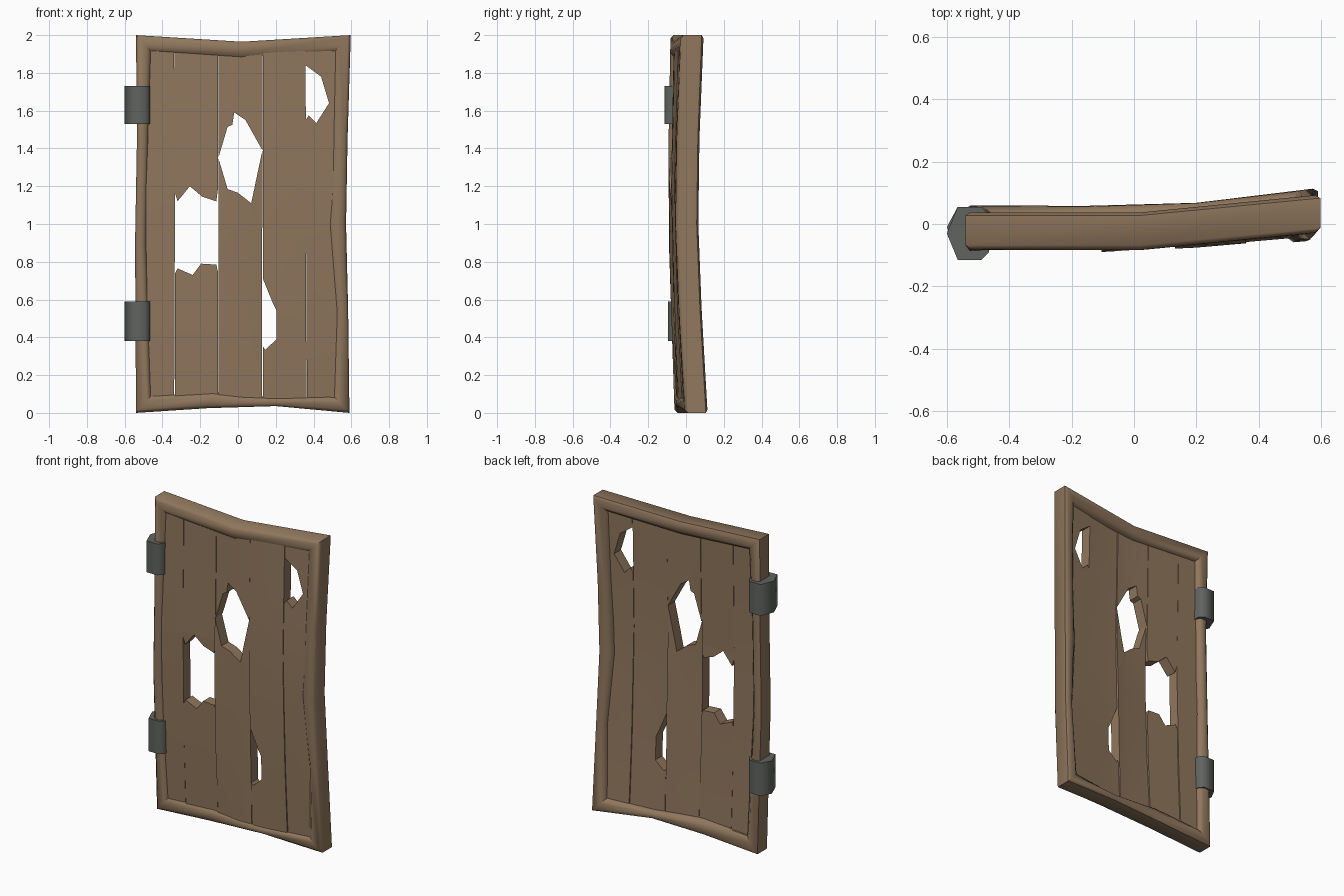
import bpy, bmesh, math
from mathutils import Vector

if "Cube" in bpy.data.objects:
    bpy.data.objects.remove(bpy.data.objects["Cube"])


def material(name, rgb):
    m = bpy.data.materials.new(name)
    m.diffuse_color = (*rgb, 1)
    m.use_nodes = True
    m.node_tree.nodes["Principled BSDF"].inputs["Base Color"].default_value = m.diffuse_color
    return m


WOOD = material("weathered wood", (0.28, 0.185, 0.11))
IRON = material("dark iron", (0.115, 0.125, 0.115))


def interp(v, pts):
    if v <= pts[0][0]:
        return pts[0][1]
    for (a, fa), (b, fb) in zip(pts, pts[1:]):
        if v <= b:
            return fa + (fb - fa) * (v - a) / (b - a)
    return pts[-1][1]


def warp(x, z):
    """Depth of the door's middle plane: the free side bends backwards."""
    base = interp(z, [(0, 0.0), (0.5, -0.022), (1.2, -0.037), (2, -0.022)])
    lift = interp(x, [(0.05, 0), (0.2, 0.01), (0.58, 1.0 * 0.055)])
    return base + lift * interp(z, [(0, 1), (1.1, 0.7), (2, 1)])


def finish(name, bm, mat, angle):
    bmesh.ops.recalc_face_normals(bm, faces=bm.faces)
    me = bpy.data.meshes.new(name)
    bm.to_mesh(me)
    bm.free()
    me.materials.append(mat)
    ob = bpy.data.objects.new(name, me)
    bpy.context.collection.objects.link(ob)
    bpy.context.view_layer.objects.active = ob
    ob.select_set(True)
    bpy.ops.object.shade_smooth_by_angle(angle=math.radians(angle))
    ob.select_set(False)
    return ob


def prism(bm, outline, axis):
    """Extrude a closed outline of 3D points along a vector."""
    f = bm.faces.new([bm.verts.new(p) for p in outline])
    new = bmesh.ops.extrude_face_region(bm, geom=[f])["geom"]
    bmesh.ops.translate(bm, vec=axis,
                        verts=[g for g in new if isinstance(g, bmesh.types.BMVert)])


# Frame: chamfered section swept round the crooked rectangle (outer, inner)
STATIONS = [
    ((-0.54, 0.0), (-0.46, 0.09)), ((-0.16, 0.025), (-0.13, 0.11)),
    ((0.2, 0.036), (0.2, 0.08)), ((0.59, 0.0), (0.508, 0.085)),
    ((0.583, 0.55), (0.522, 0.55)), ((0.572, 1.0), (0.486, 1.0)),
    ((0.58, 1.45), (0.505, 1.45)), ((0.597, 2.0), (0.515, 1.915)),
    ((0.02, 1.965), (0.02, 1.882)), ((-0.54, 2.0), (-0.46, 1.915)),
    ((-0.535, 1.45), (-0.475, 1.45)), ((-0.545, 0.9), (-0.485, 0.9)),
]
SECTION = [(0, -0.045), (0.2, -0.06), (0.7, -0.06), (1, -0.04),
           (1, 0.04), (0.7, 0.06), (0.2, 0.06), (0, 0.05)]
bm = bmesh.new()
rings = []
for o, i in STATIONS:
    ring = []
    for t, y in SECTION:
        x, z = o[0] + (i[0] - o[0]) * t, o[1] + (i[1] - o[1]) * t
        ring.append(bm.verts.new((x, y + warp(x, z), z)))
    rings.append(ring)
n = len(SECTION)
for a, b in zip(rings, rings[1:] + rings[:1]):
    for k in range(n):
        bm.faces.new((a[k], a[(k + 1) % n], b[(k + 1) % n], b[k]))
finish("door_frame", bm, WOOD, 50)

# Planks: broken outlines in x, z, cut into strips and bent with the door
PLANKS = {
    "plank_left": [(-0.5, 0.06), (-0.338, 0.06), (-0.334, 1.0), (-0.338, 1.94), (-0.5, 1.94)],
    "plank_broken_lower": [(-0.333, 0.06), (-0.107, 0.06), (-0.105, 0.74), (-0.115, 0.785),
                           (-0.195, 0.79), (-0.24, 0.73), (-0.32, 0.765), (-0.333, 0.74)],
    "plank_broken_upper": [(-0.335, 1.17), (-0.32, 1.12), (-0.255, 1.2), (-0.19, 1.145),
                           (-0.115, 1.12), (-0.107, 1.18), (-0.107, 1.94), (-0.335, 1.94)],
    "plank_middle_lower": [(-0.103, 0.06), (0.127, 0.06), (0.129, 1.39), (0.07, 1.11),
                           (0.0, 1.165), (-0.055, 1.185), (-0.104, 1.35)],
    "plank_middle_upper": [(-0.104, 1.35), (-0.055, 1.515), (-0.03, 1.525), (-0.02, 1.59),
                           (0.04, 1.55), (0.129, 1.39), (0.129, 1.94), (-0.104, 1.94)],
    "plank_chipped": [(0.132, 0.06), (0.362, 0.06), (0.358, 1.94), (0.132, 1.94),
                      (0.132, 0.71), (0.185, 0.58), (0.205, 0.54), (0.205, 0.39),
                      (0.145, 0.335), (0.132, 0.35)],
    "plank_right": [(0.365, 0.06), (0.535, 0.06), (0.54, 0.55), (0.52, 1.0), (0.54, 1.94),
                    (0.358, 1.94), (0.358, 1.84), (0.44, 1.78), (0.482, 1.64),
                    (0.415, 1.535), (0.375, 1.575), (0.358, 1.55)],
}
for k, (name, outline) in enumerate(PLANKS.items()):
    bm = bmesh.new()
    front = -0.042 - 0.004 * (k % 2)
    prism(bm, [(x, front, z) for x, z in outline], Vector((0, 0.07, 0)))
    cuts = [((0, 0, z), (0, 0, 1)) for z in (0.25, 0.5, 0.85, 1.2, 1.55, 1.75)]
    cuts += [((x, 0, 0), (1, 0, 0)) for x in (0.05, 0.2, 0.42)]
    for co, no in cuts:
        bmesh.ops.bisect_plane(bm, geom=bm.verts[:] + bm.edges[:] + bm.faces[:],
                               plane_co=co, plane_no=no)
    bmesh.ops.triangulate(bm, faces=[f for f in bm.faces if len(f.verts) > 4])
    for v in bm.verts:
        v.co.y += warp(v.co.x, v.co.z)
        if name == "plank_middle_lower":  # twisted board
            v.co.y += 0.1 * (v.co.x - 0.012) * math.sin(math.pi * min(v.co.z, 1.4) / 1.5)
    finish(name, bm, WOOD, 40)

# Hinges: iron wraps round the left post, pointed outwards
WRAP = [(-0.6, -0.03), (-0.565, -0.115), (-0.49, -0.115), (-0.465, -0.09),
        (-0.465, 0.03), (-0.49, 0.055), (-0.565, 0.055)]
for name, z0, h, dy in (("upper_hinge", 1.53, 0.2, 0.0), ("lower_hinge", 0.38, 0.21, 0.02)):
    bm = bmesh.new()
    prism(bm, [(x, y + dy * (y < 0), z0) for x, y in WRAP], Vector((0, 0, h)))
    finish(name, bm, IRON, 70)
